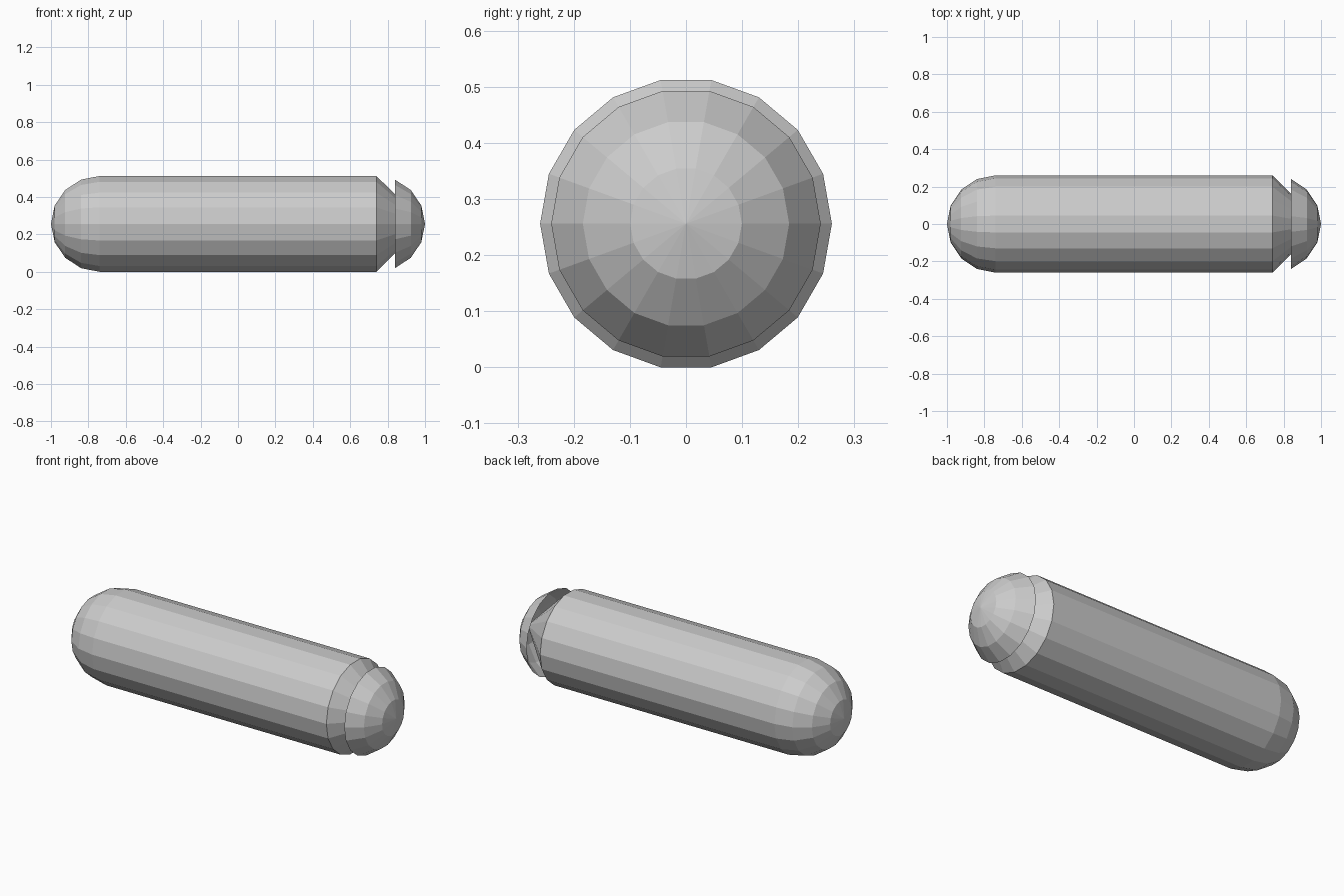
import bpy
import math

if "Cube" in bpy.data.objects:
    bpy.data.objects.remove(bpy.data.objects["Cube"])

SIDES, R, HALF = 18, 0.26, 0.74
CZ = R * math.cos(math.radians(10))


def revolve(name, profile):
    """Revolve (x, radius) points around the long axis; radius 0 makes a pole."""
    verts, rings, faces = [], [], []
    for x, r in profile:
        n = SIDES if r > 1e-6 else 1
        rings.append([len(verts) + i for i in range(n)])
        for i in range(n):
            a = 2 * math.pi * i / SIDES
            verts.append((x, r * math.cos(a), CZ + r * math.sin(a)))
    for a, b in zip(rings, rings[1:]):
        for i in range(SIDES):
            j = (i + 1) % SIDES
            ids = [a[i % len(a)], a[j % len(a)], b[j % len(b)], b[i % len(b)]]
            # reversed for outward normals, duplicates dropped at poles
            faces.append(list(dict.fromkeys(reversed(ids))))
    mesh = bpy.data.meshes.new(name)
    mesh.from_pydata(verts, [], faces)
    mesh.update()
    obj = bpy.data.objects.new(name, mesh)
    bpy.context.collection.objects.link(obj)
    return obj


def dome(steps, side):
    pts = []
    for k in steps:
        t = math.radians(22.5 * k)
        r = R * math.sin(t) if k else 0.0
        pts.append((side * (HALF + R * math.cos(t)), r))
    return pts


# Body: rounded left end, straight barrel, inner cone running to the right tip
revolve("capsule_body", dome(range(5), -1) + [(HALF, R), (HALF + R, 0.0)])

# Right cap: open dome shell over the cone
revolve("end_cap", dome((3, 2, 1, 0), 1))
